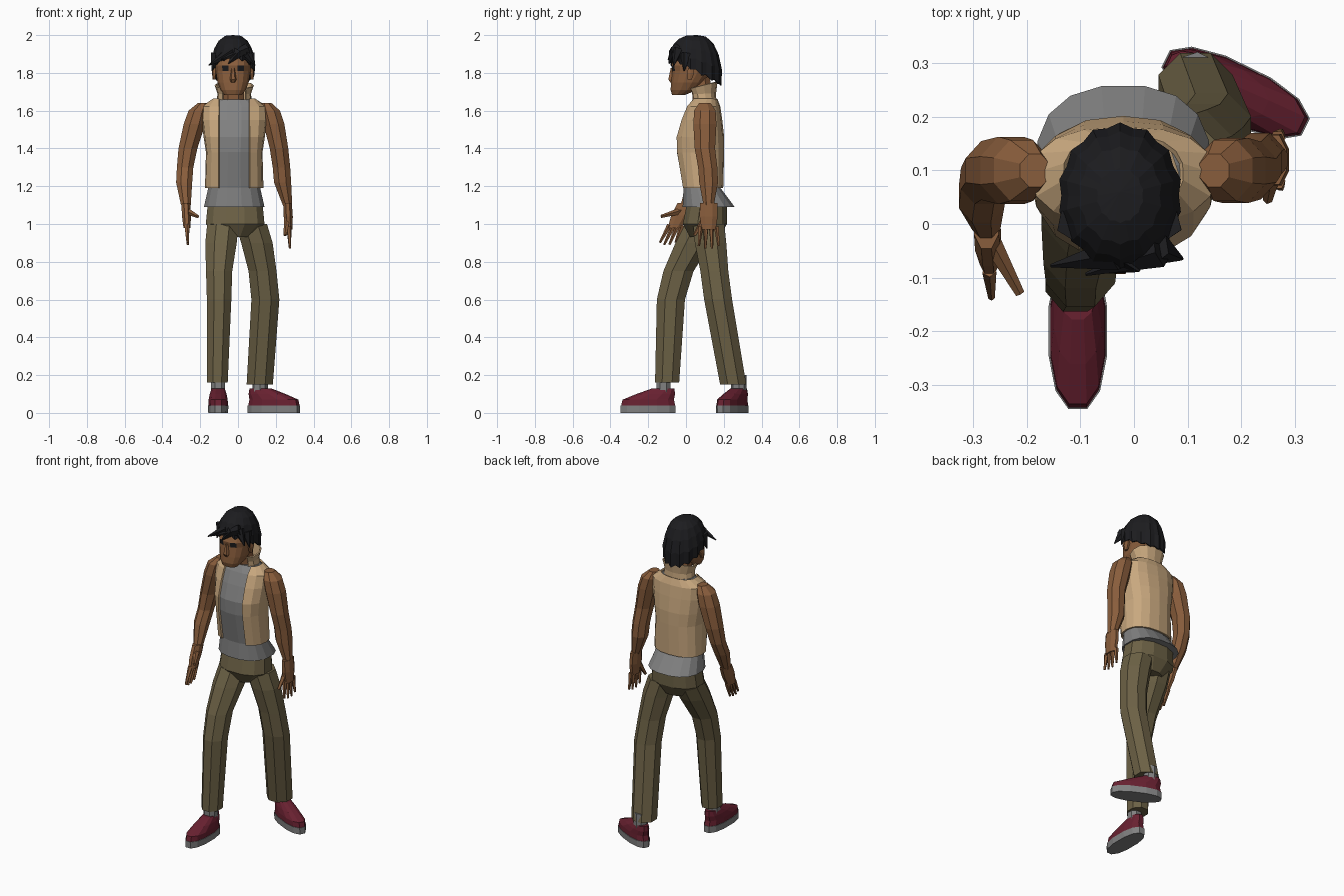
import bpy, bmesh, math
from mathutils import Vector

cube = bpy.data.objects.get("Cube")
if cube:
    bpy.data.objects.remove(cube, do_unlink=True)


def material(name, red, green, blue):
    mat = bpy.data.materials.new(name)
    mat.diffuse_color = (red, green, blue, 1)
    mat.use_nodes = True
    shader = mat.node_tree.nodes["Principled BSDF"]
    shader.inputs["Base Color"].default_value = mat.diffuse_color
    shader.inputs["Roughness"].default_value = 0.9
    return mat


skin = material("brown skin", .25, .11, .045)
tan = material("tan cloth", .58, .39, .21)
olive = material("olive cloth", .15, .12, .06)
grey = material("grey cloth and rubber", .22, .22, .22)
maroon = material("maroon canvas", .14, .015, .03)
black = material("black hair", .012, .012, .014)


def finish(name, bm, mat):
    bmesh.ops.recalc_face_normals(bm, faces=bm.faces)
    mesh = bpy.data.meshes.new(name)
    bm.to_mesh(mesh)
    bm.free()
    mesh.materials.append(mat)
    obj = bpy.data.objects.new(name, mesh)
    bpy.context.collection.objects.link(obj)
    return obj


def bridge(bm, rows, closed=True):
    """Join neighbouring rows of vertices with quads."""
    for low, high in zip(rows, rows[1:]):
        count = len(low)
        for i in range(count if closed else count - 1):
            j = (i + 1) % count
            bm.faces.new((low[i], low[j], high[j], high[i]))


def bend(value, power):
    return math.copysign(abs(value) ** power, value)


def loft(name, x_mid, rings, mat, sides=12, power=.85, gap=0):
    """Skin level rings (y, z, width, depth); a gap leaves the front open."""
    bm = bmesh.new()
    rows = []
    for y, z, width, depth in rings:
        if gap:
            start = math.asin((gap / width) ** (1 / power))
            step = (math.tau - 2 * start) / (sides - 1)
        else:
            step = math.tau / sides
            start = step / 2
        angles = [start + step * i for i in range(sides)]
        rows.append([bm.verts.new((x_mid + width * bend(math.sin(a), power),
                                   y - depth * bend(math.cos(a), power), z))
                     for a in angles])
    bridge(bm, rows, closed=not gap)
    if not gap:
        bm.faces.new(rows[0])
        bm.faces.new(rows[-1])
    return finish(name, bm, mat)


def limb(name, points, depth, mat, sides=8):
    """Skin level rings along a path of (x, y, z, radius)."""
    bm = bmesh.new()
    angles = [math.tau * (i + .5) / sides for i in range(sides)]
    rows = [[bm.verts.new((x + radius * math.sin(a), y - depth * radius * math.cos(a), z))
             for a in angles] for x, y, z, radius in points]
    bridge(bm, rows)
    bm.faces.new(rows[0])
    bm.faces.new(rows[-1])
    return finish(name, bm, mat)


def thicken(obj, amount):
    modifier = obj.modifiers.new("thickness", 'SOLIDIFY')
    modifier.thickness = amount
    modifier.offset = 0


def spike(name, root, tip, radius, mat, taper=.45):
    """Tapered rod from root to tip."""
    root, tip = Vector(root), Vector(tip)
    bm = bmesh.new()
    bmesh.ops.create_cone(bm, cap_ends=True, segments=5, radius1=radius,
                          radius2=radius * taper, depth=(tip - root).length)
    obj = finish(name, bm, mat)
    obj.rotation_mode = 'QUATERNION'
    obj.rotation_quaternion = (tip - root).to_track_quat('Z', 'Y')
    obj.location = (root + tip) / 2


# Trousers
loft("trouser_seat", -.015, [(.1, .93, .08, .08), (.1, 1, .16, .12), (.11, 1.1, .15, .11)], olive)
limb("right_trouser_leg", [(-.11, -.1, .16, .06), (-.1, -.08, .6, .07),
                           (-.1, -.04, .75, .075), (-.09, .04, .9, .09),
                           (-.08, .09, 1, .09)], 1.15, olive)
limb("left_trouser_leg", [(.115, .25, .15, .075), (.145, .17, .6, .08),
                          (.13, .15, .75, .08), (.1, .13, .9, .09),
                          (.07, .12, 1, .09)], 1, olive)


def foot(side, x, y, turn):
    """Sock, upper and sole, with the toe along the turned front."""
    place = Vector((x, y, 0))
    sole = loft(side + "_sole", 0, [(0, 0, .054, .15), (0, .04, .056, .15)], grey)
    upper = loft(side + "_shoe", 0, [(0, .04, .053, .147), (0, .07, .052, .14),
                                     (.04, .1, .046, .105), (.08, .13, .035, .06)], maroon)
    sock = loft(side + "_sock", 0, [(.08, .08, .04, .04), (.08, .2, .04, .04)], grey, sides=8)
    for part in (sole, upper, sock):
        part.location = place
        part.rotation_euler.z = math.radians(turn)


foot("right", -.105, -.2, 0)
foot("left", .19, .245, 64)

# Shirt, and a vest that follows the same torso a little further out
torso_x = -.02
torso = [(.12, 1.09, .163, .14), (.085, 1.19, .14, .1), (.07, 1.38, .135, .12),
         (.07, 1.46, .147, .12), (.08, 1.55, .158, .1), (.09, 1.62, .158, .08),
         (.095, 1.66, .1, .06)]
loft("shirt", torso_x, torso, grey, sides=16)
vest = loft("vest", torso_x, [(y, z, width + .01, depth + .007)
                              for y, z, width, depth in torso[1:]], tan, sides=15, gap=.08)
thicken(vest, .01)
collar = loft("collar", torso_x, [(.095, 1.65, .09, .062), (.09, 1.69, .085, .065),
                                  (.09, 1.735, .1, .073)], tan, sides=11, gap=.06)
thicken(collar, .008)
# The collar rises toward the nape
for vertex in collar.data.vertices:
    if vertex.co.z > 1.7:
        vertex.co.z += (vertex.co.y - .09) / 4

# Arms
limb("right_arm", [(-.276, 0, 1.1, .028), (-.285, .05, 1.22, .046), (-.28, .085, 1.3, .047),
                   (-.265, .1, 1.4, .054), (-.23, .1, 1.53, .062), (-.21, .1, 1.6, .056),
                   (-.185, .1, 1.64, .03)], 1.1, skin)
limb("left_arm", [(.262, .12, 1.1, .027), (.236, .12, 1.22, .049), (.23, .115, 1.3, .05),
                  (.217, .1, 1.4, .053), (.19, .1, 1.53, .06), (.17, .1, 1.6, .056),
                  (.15, .1, 1.64, .03)], 1.1, skin)


def hand(side, wrist, knuckles, thumb_tip, spread):
    """Flat palm with four fingers fanned front to back, and a thumb."""
    wrist, knuckles = Vector(wrist), Vector(knuckles)
    reach = (knuckles - wrist).normalized() * .12
    limb(side + "_palm", [(*knuckles, .02), (*wrist.lerp(knuckles, .5), .026),
                          (*wrist, .025)], 2, skin)
    for i in range(4):
        fan = Vector((0, (i - 1.5) * spread, 0))
        length = 1 - .1 * abs(i - 1.5)
        root = knuckles + fan - reach / 8
        spike(side + "_finger", root, root + reach * length + fan / 4, .014, skin)
    spike(side + "_thumb", wrist.lerp(knuckles, .3), thumb_tip, .02, skin)


hand("right", (-.276, 0, 1.11), (-.27, -.06, .98), (-.213, -.13, 1.04), .022)
hand("left", (.262, .12, 1.11), (.27, .12, .97), (.25, .045, .94), .028)

# Neck, head and face
head_x = -.026
loft("neck", head_x, [(.09, 1.63, .064, .055), (.075, 1.78, .058, .055)], skin, sides=8)
head = loft("head", head_x, [(-.04, 1.683, .047, .034), (-.01, 1.71, .068, .073),
                             (.01, 1.75, .084, .09), (.036, 1.81, .093, .11),
                             (.037, 1.84, .096, .116), (.045, 1.88, .09, .105),
                             (.05, 1.95, .066, .08)], skin, sides=16)
# Dark eye faces on either side of the nose
head.data.materials.append(black)
for face in head.data.polygons:
    middle = face.center
    if 1.81 < middle.z < 1.84 and middle.y < 0 and .02 < abs(middle.x - head_x) < .06:
        face.material_index = 1
loft("nose", head_x, [(-.073, 1.75, .014, .012), (-.076, 1.765, .018, .02),
                      (-.072, 1.825, .008, .01)], skin, sides=6)
for name, out in (("right_ear", -.1), ("left_ear", .1)):
    loft(name, head_x + out, [(.02, 1.765, .008, .012), (.024, 1.8, .012, .022),
                              (.026, 1.825, .01, .016)], skin, sides=6)

# Hair cap with alternating ridges and a ragged rim, lower at the nape
bm = bmesh.new()
columns, levels = 28, 5
rows = []
for level in range(levels):
    rise = math.radians(75) * level / (levels - 1)
    row = []
    for i in range(columns):
        a = math.tau * i / columns
        groove = i % 2
        rim = 1.87 - .068 * (1 - math.cos(a)) + .016 * groove
        swell = math.cos(rise) ** .75 * (.95 if groove else 1.01)
        if level == 0:
            swell *= .95
        row.append(bm.verts.new((head_x + .116 * swell * math.sin(a),
                                 .053 - .137 * swell * math.cos(a),
                                 rim + (1.998 - rim) * math.sin(rise))))
    rows.append(row)
bridge(bm, rows)
crown = bm.verts.new((head_x, .06, 1.996))
for i, vertex in enumerate(rows[-1]):
    bm.faces.new((vertex, rows[-1][(i + 1) % columns], crown))
thicken(finish("hair_cap", bm, black), .008)

# Swept fringe and side locks
for root, tip in (((.05, -.05, 1.925), (-.09, -.094, 1.87)),
                  ((-.03, -.055, 1.915), (-.155, -.078, 1.84)),
                  ((.04, -.045, 1.92), (.09, -.065, 1.84)),
                  ((0, -.06, 1.91), (-.05, -.09, 1.85)),
                  ((.06, 0, 1.9), (.086, -.01, 1.81)),
                  ((-.115, 0, 1.9), (-.138, -.01, 1.81))):
    spike("hair_lock", root, tip, .032, black, taper=.1)
